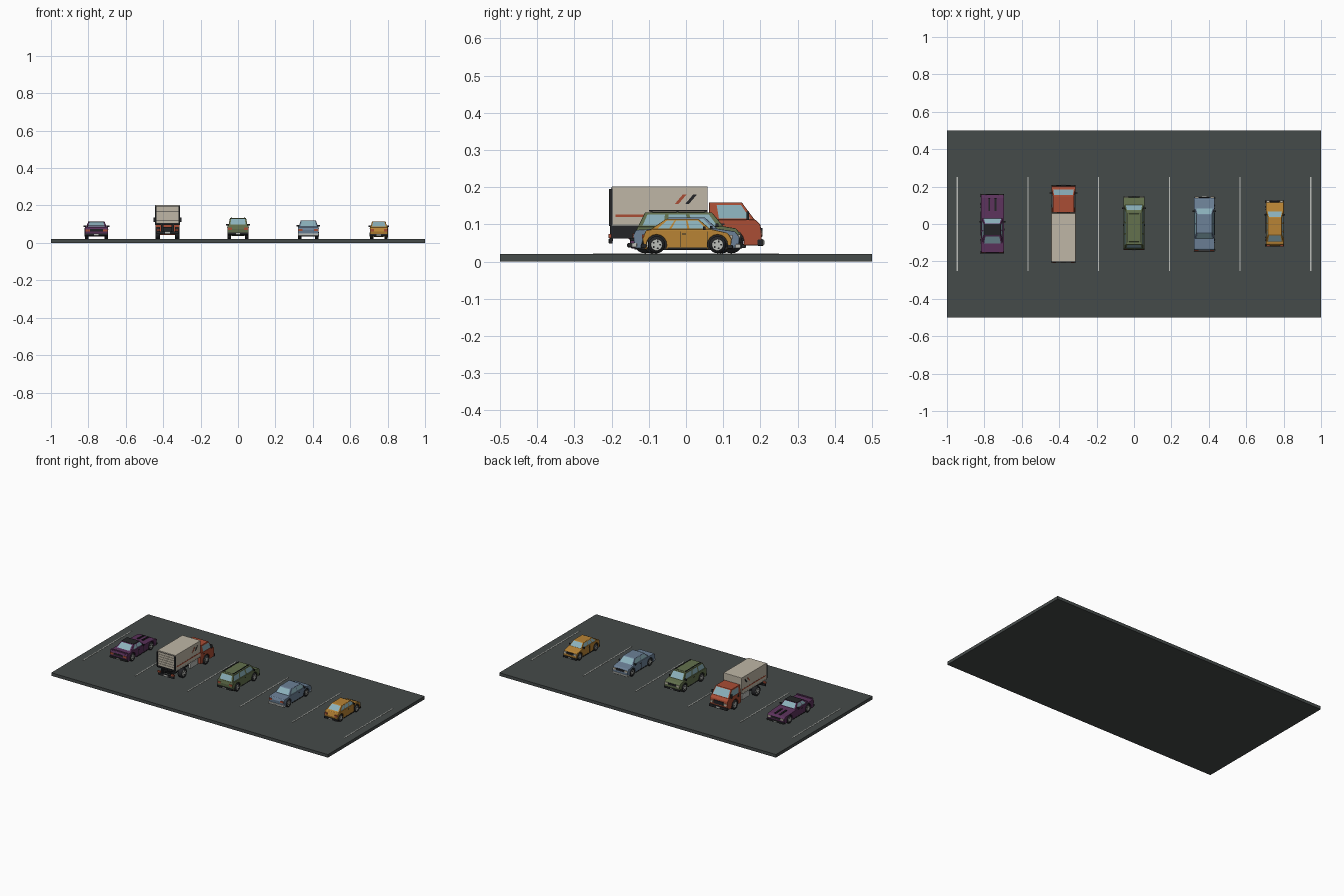
import bpy, math
from mathutils import Vector

if "Cube" in bpy.data.objects:
    bpy.data.objects.remove(bpy.data.objects["Cube"])

COLOURS = {
    "asphalt": (0.060, 0.069, 0.067), "white": (0.50, 0.51, 0.48), "cream": (0.52, 0.47, 0.38),
    "plum": (0.105, 0.032, 0.105), "brick": (0.40, 0.075, 0.035), "olive": (0.125, 0.165, 0.075),
    "steel blue": (0.15, 0.22, 0.31), "ochre": (0.48, 0.23, 0.035), "glass": (0.26, 0.44, 0.50),
    "black": (0.017, 0.018, 0.020)}
MATS = {}
for n, c in COLOURS.items():
    MATS[n] = bpy.data.materials.new(n)
    MATS[n].diffuse_color = (*c, 1)


def make(name, polys, mat, bevel=0, at=0, smooth=False):
    """Object from a list of polygons, moved to x = at."""
    verts, faces = [], []
    for p in polys:
        faces.append(range(len(verts), len(verts) + len(p)))
        verts += [(v[0] + at, v[1], v[2]) for v in p]
    me = bpy.data.meshes.new(name)
    me.from_pydata(verts, [], [list(f) for f in faces])
    me.materials.append(MATS[mat])
    ob = bpy.data.objects.new(name, me)
    bpy.context.collection.objects.link(ob)
    w = ob.modifiers.new("weld", 'WELD')
    w.merge_threshold = 0.00005
    if bevel:
        b = ob.modifiers.new("bevel", 'BEVEL')
        b.width, b.segments, b.limit_method, b.angle_limit = bevel, 2, 'ANGLE', math.radians(35)
    if smooth:
        bpy.context.view_layer.objects.active = ob
        ob.select_set(True)
        bpy.ops.object.shade_smooth_by_angle(angle=math.radians(35))
        ob.select_set(False)
    return ob


def mirror(polys):
    return polys + [[(-x, y, z) for x, y, z in reversed(p)] for p in polys]


def frustum(lo, hi):
    """lo, hi: (half width, y0, y1, z)."""
    r = [[(-w, a, z), (w, a, z), (w, b, z), (-w, b, z)] for w, a, b, z in (lo, hi)]
    return [r[0][::-1], r[1]] + [[r[0][i], r[0][(i + 1) % 4], r[1][(i + 1) % 4], r[1][i]] for i in range(4)]


def box(x0, x1, y0, y1, z0, z1):
    c, h = (x0 + x1) / 2, (x1 - x0) / 2
    return [[(x + c, y, z) for x, y, z in p] for p in frustum((h, y0, y1, z0), (h, y0, y1, z1))]


def prism(profile, x0, x1):
    """Extrude a (y, z) outline, clockwise from the rear bottom, along x."""
    n = len(profile)
    a, b = [[(x, y, z) for y, z in profile] for x in (x0, x1)]
    return [a, b[::-1]] + [[a[i], b[i], b[(i + 1) % n], a[(i + 1) % n]][::1] for i in range(n)]


def disc(y, z, r, x0, x1, n=20):
    return prism([(y - r * math.cos(2 * math.pi * i / n), z + r * math.sin(2 * math.pi * i / n))
                  for i in range(n)], x0, x1)


def patch(q, u0, u1, v0, v1, off=0.0013):
    """Thin plate on part of the quad q, lifted along its normal."""
    a, b, c, d = map(Vector, q)
    n = (b - a).cross(d - a).normalized() * off
    f = lambda u, v: tuple(a.lerp(b, u).lerp(d.lerp(c, u), v) + n)
    return [f(u0, v0), f(u1, v0), f(u1, v1), f(u0, v1)]


def cabin_quads(lo, hi):
    (w, a, b, z), (tw, ta, tb, tz) = lo, hi
    side = [(w, a, z), (w, b, z), (tw, tb, tz), (tw, ta, tz)]
    front = [(w, b, z), (-w, b, z), (-tw, tb, tz), (tw, tb, tz)]
    rear = [(-w, a, z), (w, a, z), (tw, ta, tz), (-tw, ta, tz)]
    return side, front, rear


def arched(top, zb, wheels, zc, ra):
    """Side outline: given upper points plus a bottom edge with wheel arches."""
    pts = list(top)
    for yc in sorted(wheels, reverse=True):
        s = math.asin((zb - zc) / ra)
        pts += [(yc + ra * math.cos(t), zc + ra * math.sin(t))
                for t in (s + (math.pi - 2 * s) * i / 10 for i in range(11))]
    return pts


def wheels(name, at, w, ys, r, width):
    zc = 0.022 + r
    tyre, rim, cap = [], [], []
    for y in ys:
        tyre += disc(y, zc, r, w - width, w)
        rim += disc(y, zc, r * 0.66, w - 0.002, w + 0.001)
        for k in range(5):   # spoke gaps
            t = k * math.tau / 5
            cap += disc(y + r * .42 * math.cos(t), zc + r * .42 * math.sin(t), r * .12, w, w + 0.002, 6)
    make(name + "_tyres", mirror(tyre), "black", at=at, smooth=True)
    make(name + "_rims", mirror(rim), "white", at=at)
    make(name + "_rim_holes", mirror(cap), "black", at=at)


def car(name, at, paint, w, top, zb, ys, r, lo, hi, panes, roof=None):
    zc = 0.022 + r
    yr, yf = top[0][0], top[-1][0]
    make(name + "_body", prism(arched(top, zb, ys, zc, r + .004), -w, w), paint, 0.003, at)
    make(name + "_chassis", box(-w + .022, w - .022, yr + .01, yf - .01, zb - .002, zc + r + .003), "black", at=at)
    wheels(name, at, w - .001, ys, r, 0.018)
    # cabin and windows
    make(name + "_cabin", frustum(lo, hi), paint, 0.002, at)
    side, front, rear = cabin_quads(lo, hi)
    make(name + "_side_windows", mirror([patch(side, u0, u1, .1, .86) for u0, u1 in panes]), "glass", at=at)
    make(name + "_windscreen", [patch(front, .07, .93, .08, .9)], "glass", at=at)
    make(name + "_rear_window", [patch(rear, .09, .91, .1, .88)], "glass", at=at)
    if roof:
        make(name + "_roof_cover", box(-hi[0], hi[0], hi[1], hi[2], hi[3] - .001, hi[3] + .0015), roof, at=at)
    # bumpers, grille, lights and plates
    ymin, ymax = min(p[0] for p in top), max(p[0] for p in top)
    zl = lo[3] - .021
    bump = box(-w - .001, w + .001, ymin - .004, ymin + .01, zb + .003, zb + .015)
    bump += box(-w - .001, w + .001, ymax - .012, ymax + .003, zb + .001, zb + .012)
    make(name + "_bumpers", bump, "black" if name != "sedan" else "white", 0.002, at)
    make(name + "_grille", box(-w * .52, w * .52, ymax - .008, ymax + .001, zl - .005, zl + .007), "black", at=at)
    make(name + "_headlights", mirror(box(w * .58, w * .92, ymax - .008, ymax + .002, zl - .004, zl + .007)), "cream", at=at)
    make(name + "_tail_lights", mirror(box(w * .55, w * .94, ymin - .002, ymin + .008, zl - .002, zl + .009)), "brick", at=at)
    make(name + "_plates", box(-.012, .012, ymin - .0055, ymin, zb + .005, zb + .012)
         + box(-.012, .012, ymax, ymax + .0045, zb + .003, zb + .009), "white", at=at)
    # mirrors, handles, door seams
    ym = lo[2] - .022
    make(name + "_mirrors", mirror(box(w - .006, w + .007, ym, ym + .007, lo[3], lo[3] + .009)), "black", at=at)
    yd = lo[1] + (lo[2] - lo[1]) * .5
    trim = []
    for y in (yd, lo[2] - .012):
        trim += box(w - .001, w + .0005, y, y + .0015, zb + .006, lo[3] - .004)
    trim += box(w - .001, w + .001, ys[0] + r + .006, ys[1] - r - .006, zb, zb + .005)
    trim += box(w - .001, w + .0015, yd + .004, yd + .014, lo[3] - .012, lo[3] - .009)
    make(name + "_door_trim", mirror(trim), "black", at=at)


# parking ground and bay lines
make("ground_slab", box(-1, 1, -.5, .5, 0, .02), "asphalt")
make("bay_lines", sum([box(x - .003, x + .003, -.25, .25, .019, .0215)
                       for x in (-.945, -.567, -.189, .189, .567, .945)], []), "white")

# compact hatchback
car("hatchback", .753, "ochre", .048,
    [(-.112, .033), (-.117, .06), (-.108, .084), (-.09, .087), (.068, .087), (.112, .077), (.123, .06), (.12, .033)],
    .033, (-.079, .085), .023, (.045, -.097, .068, .085), (.036, -.055, .034, .114),
    [(.1, .30), (.34, .61), (.65, .93)])

# sedan
car("sedan", .376, "steel blue", .055,
    [(-.138, .035), (-.142, .07), (-.135, .085), (-.07, .089), (.08, .089), (.132, .081), (.144, .066), (.142, .035)],
    .035, (-.09, .092), .024, (.051, -.08, .086, .087), (.041, -.046, .05, .119),
    [(.1, .46), (.51, .92)])

# off-road estate
car("estate", 0, "olive", .056,
    [(-.132, .04), (-.135, .075), (-.131, .094), (.1, .095), (.135, .089), (.145, .075), (.143, .04)],
    .04, (-.083, .092), .026, (.051, -.13, .102, .093), (.043, -.11, .07, .132),
    [(.05, .3), (.35, .6), (.65, .93)])
rails = box(.034, .038, -.1, .058, .135, .138)
for y in (-.095, -.025, .05):
    rails += box(.034, .038, y, y + .005, .131, .136)
make("estate_roof_rails", mirror(rails), "black")
make("estate_roof_panel", box(-.028, .028, -.095, .055, .131, .1335), "olive", .001)

# muscle coupe
car("coupe", -.757, "plum", .062,
    [(-.148, .035), (-.153, .07), (-.148, .085), (-.06, .087), (.03, .085), (.14, .079), (.157, .07), (.152, .035)],
    .035, (-.093, .098), .025, (.055, -.108, .03, .084), (.044, -.06, 0, .113),
    [(.2, .47), (.52, .9)], roof="black")
make("coupe_hood_scoops", mirror(prism([(.07, .08), (.07, .088), (.135, .084), (.14, .079)], .012, .022)), "black", at=-.757)
make("coupe_spoiler", box(-.058, .058, -.152, -.14, .089, .092)
     + mirror(box(.045, .049, -.15, -.142, .083, .09)), "plum", at=-.757)
make("coupe_tail_strip", box(-.034, .034, -.1545, -.145, .062, .073), "black", at=-.757)

# box truck
T = -.377
make("truck_cargo_box", box(-.066, .066, -.2, .058, .097, .202), "cream", .002, T)
make("truck_box_edges", mirror(box(.064, .0668, -.2, .058, .095, .0985)), "white", at=T)
make("truck_side_stripe", mirror(box(.065, .067, -.19, .053, .12, .127)), "brick", at=T)
for i, col in enumerate(("brick", "black")):   # slanted side marks
    y = -.03 + i * .028
    make("truck_slash_%d" % (i + 1), mirror(prism([(y, .155), (y + .022, .181), (y + .032, .181), (y + .01, .155)],
         .065, .0672)), col, at=T)
# rear shutter, frame and lamps
make("truck_shutter_slats", sum([box(-.058, .058, -.204, -.199, z, z + .0135)
                                 for z in (.107 + .015 * i for i in range(6))], []), "cream", at=T)
make("truck_rear_frame", mirror(box(.06, .066, -.207, -.198, .1, .195)) + box(-.062, .062, -.2015, -.199, .1, .197)
     + box(-.064, .064, -.207, -.198, .095, .103) + box(-.058, .058, -.207, -.198, .048, .062)
     + mirror(box(.03, .036, -.205, -.196, .055, .098)), "black", at=T)
make("truck_tail_lights", mirror(box(.04, .06, -.209, -.2, .064, .074)), "brick", at=T)
make("truck_rear_plate", box(-.014, .014, -.2085, -.205, .05, .06), "white", at=T)
make("truck_chassis", mirror(box(.022, .036, -.198, .18, .062, .098)) + box(-.03, .03, -.15, .18, .055, .085), "black", at=T)
make("truck_fuel_tank", mirror(box(.04, .06, -.035, .045, .05, .085)), "white", .004, T)
wheels("truck", T, .063, (-.11, .122), .03, .024)
# cab
lo, hi = (.063, .062, .185, .112), (.056, .062, .15, .159)
make("truck_cab_body", prism(arched([(.062, .043), (.062, .113), (.186, .113), (.2, .1), (.204, .07), (.202, .043)],
     .043, (.122,), .052, .034), -.064, .064), "brick", .003, T)
make("truck_cab_top", frustum(lo, hi), "brick", .002, T)
side, front, rear = cabin_quads(lo, hi)
make("truck_side_windows", mirror([patch(side, .22, .92, .08, .84)]), "glass", at=T)
make("truck_windscreen", [patch(front, .06, .94, .08, .9)], "glass", at=T)
make("truck_grille", box(-.036, .036, .195, .2055, .068, .09), "black", at=T)
make("truck_headlights", mirror(box(.04, .059, .195, .206, .07, .084)), "cream", at=T)
make("truck_front_bumper", box(-.065, .065, .192, .209, .042, .06), "black", .003, T)
make("truck_front_plate", box(-.013, .013, .208, .2105, .046, .056), "white", at=T)
make("truck_mirrors", mirror(box(.06, .074, .163, .169, .112, .135)), "black", at=T)
make("truck_door_trim", mirror(box(.063, .0652, .085, .0865, .088, .112) + box(.063, .0655, .09, .104, .098, .102)), "black", at=T)

for m in bpy.data.materials:
    if m.users and not m.is_grease_pencil:
        m.use_nodes = True
        m.node_tree.nodes["Principled BSDF"].inputs["Base Color"].default_value = m.diffuse_color
